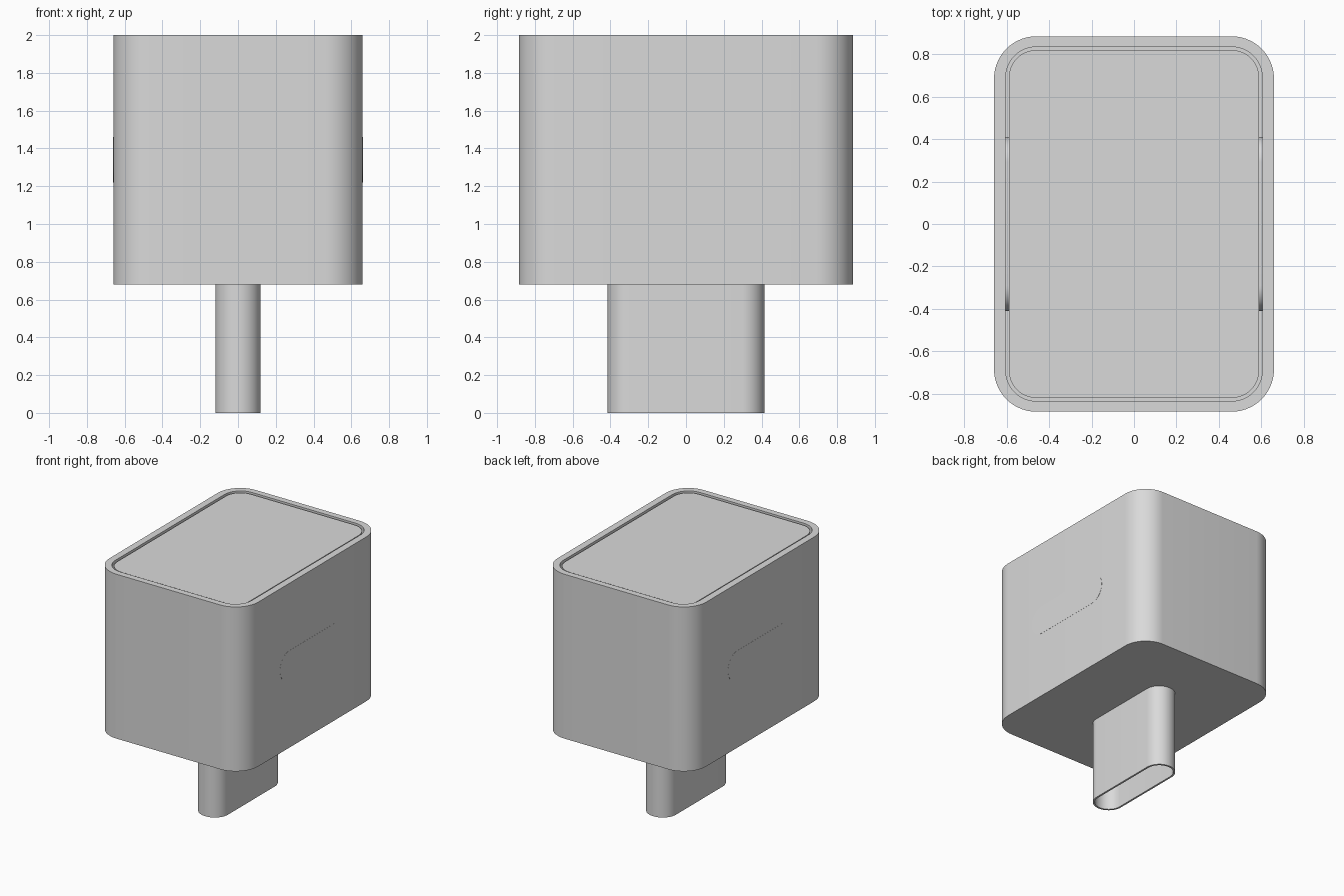
import bpy
import bmesh
import math
from mathutils import Matrix

cube = bpy.data.objects.get("Cube")
if cube:
    bpy.data.objects.remove(cube, do_unlink=True)

grey = bpy.data.materials.new("light grey")
grey.use_nodes = True
colour = (0.7, 0.7, 0.7, 1)
grey.diffuse_color = colour
grey.node_tree.nodes["Principled BSDF"].inputs["Base Color"].default_value = colour


def rounded_rect(hx, hy, r, steps=14):
    """Outline of a rectangle with rounded corners, counter-clockwise."""
    points = []
    for corner, (sx, sy) in enumerate([(1, 1), (-1, 1), (-1, -1), (1, -1)]):
        for i in range(steps + 1):
            a = math.pi / 2 * (corner + i / steps)
            points.append((sx * (hx - r) + r * math.cos(a),
                           sy * (hy - r) + r * math.sin(a)))
    return points


def loft(name, sections, matrix=Matrix()):
    """Skin (half x, half y, corner radius, z) sections and cap both ends."""
    bm = bmesh.new()
    loops = [[bm.verts.new((x, y, z)) for x, y in rounded_rect(hx, hy, r)]
             for hx, hy, r, z in sections]
    for low, high in zip(loops, loops[1:]):
        for i in range(len(low)):
            j = (i + 1) % len(low)
            bm.faces.new((low[i], low[j], high[j], high[i]))
    bm.faces.new(loops[0][::-1])
    bm.faces.new(loops[-1])
    bmesh.ops.transform(bm, matrix=matrix, verts=bm.verts)
    bmesh.ops.recalc_face_normals(bm, faces=bm.faces)
    mesh = bpy.data.meshes.new(name)
    bm.to_mesh(mesh)
    bm.free()
    mesh.materials.append(grey)
    obj = bpy.data.objects.new(name, mesh)
    bpy.context.collection.objects.link(obj)
    bpy.ops.object.select_all(action="DESELECT")
    obj.select_set(True)
    bpy.context.view_layer.objects.active = obj
    bpy.ops.object.shade_smooth_by_angle(angle=math.radians(30))
    return obj


# Hollow housing with a thick rim
base, floor, top = 0.68, 0.74, 2.0
loft("housing", [(0.66, 0.885, 0.2, base), (0.66, 0.885, 0.2, top),
                 (0.605, 0.835, 0.145, top), (0.605, 0.835, 0.145, floor)])

# Inner block that leaves a narrow groove inside the rim
loft("top_insert", [(0.59, 0.82, 0.13, floor), (0.59, 0.82, 0.13, top - 0.008)])

# Thin-walled hollow plug with round ends
loft("plug_shell", [(0.12, 0.415, 0.119, base), (0.12, 0.415, 0.119, 0),
                    (0.105, 0.4, 0.104, 0), (0.105, 0.4, 0.104, base - 0.01)])

# Flush port covers on both sides, spanning the groove
for side, sign in (("left", 1), ("right", -1)):
    turn = (Matrix.Translation((0, 0, 1.34))
            @ Matrix.Rotation(sign * math.pi / 2, 4, "Y"))
    loft(side + "_port_cover", [(0.12, 0.41, 0.119, 0.585),
                                (0.12, 0.41, 0.119, 0.661)], turn)
